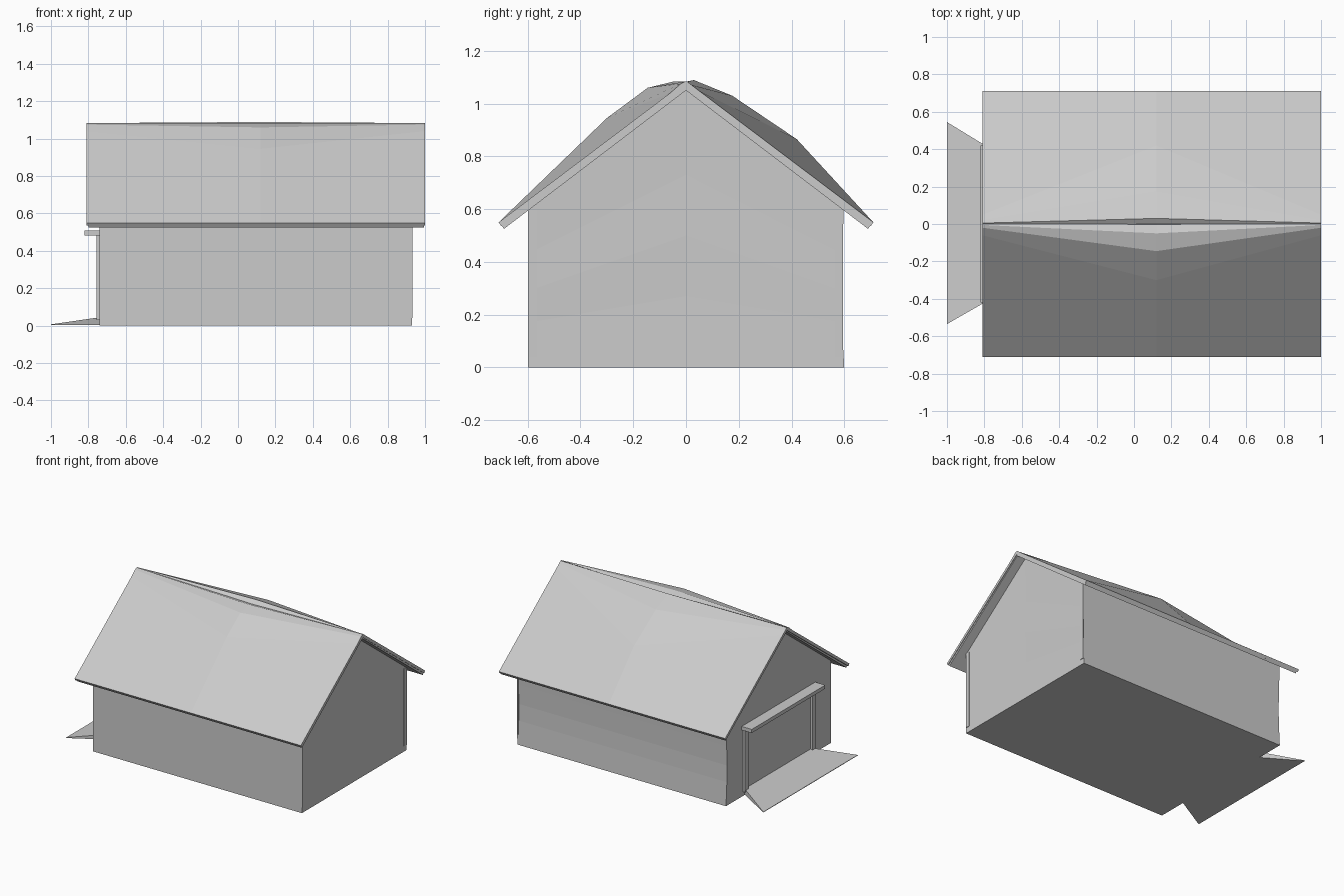
import bpy, bmesh

if "Cube" in bpy.data.objects:
    bpy.data.objects.remove(bpy.data.objects["Cube"])

grey = bpy.data.materials.new("weathered grey")
grey.diffuse_color = (0.6, 0.6, 0.6, 1)
grey.use_nodes = True
grey.node_tree.nodes["Principled BSDF"].inputs["Base Color"].default_value = grey.diffuse_color


def finish(bm, name):
    bmesh.ops.remove_doubles(bm, verts=bm.verts, dist=0.0005)
    bmesh.ops.recalc_face_normals(bm, faces=bm.faces)
    me = bpy.data.meshes.new(name)
    bm.to_mesh(me)
    bm.free()
    me.materials.append(grey)
    ob = bpy.data.objects.new(name, me)
    bpy.context.collection.objects.link(ob)
    return ob


def loft(name, sections):
    """Solid through a series of (x, [(y, z), ...]) sections."""
    bm = bmesh.new()
    rings = [[bm.verts.new((x, y, z)) for y, z in pts] for x, pts in sections]
    n = len(rings[0])
    for a, b in zip(rings, rings[1:]):
        for i in range(n):
            j = (i + 1) % n
            bm.faces.new((a[i], a[j], b[j], b[i]))
    bm.faces.new(rings[0])
    bm.faces.new(rings[-1])
    bmesh.ops.triangulate(bm, faces=[f for f in bm.faces if len(f.verts) > 4])
    return finish(bm, name)


def box(name, x, y, z):
    return loft(name, [(v, [(y[0], z[0]), (y[1], z[0]), (y[1], z[1]), (y[0], z[1])]) for v in x])


# Barn body: chevron bands on the gables, slightly bowed side boards
bm = bmesh.new()
levels = [(0, 0, 0.600, 0), (0.17, 0.27, 0.590, 0.006), (0.29, 0.50, 0.588, 0.002),
          (0.43, 0.73, 0.592, 0.006), (0.57, 0.965, 0.597, 0.002), (0.61, 1.06, 0.597, 0)]
rows = []
for edge, mid, half, dent in levels:
    rows.append([bm.verts.new(p) for p in (
        (-0.74, -0.598, edge), (-0.74, 0, mid), (-0.74, half, edge),
        (0.93, half, edge), (0.93 - dent, 0, mid), (0.93, -0.598, edge))])
for a, b in zip(rows, rows[1:]):
    for i in range(6):
        j = (i + 1) % 6
        bm.faces.new((a[i], a[j], b[j], b[i]))
bm.faces.new(rows[0])
top = rows[-1]
bm.faces.new((top[0], top[1], top[4], top[5]))
bm.faces.new((top[1], top[2], top[3], top[4]))
finish(bm, "barn_body")

# Corner boards on the plain gable
for s in (-1, 1):
    box("corner_board", (0.925, 0.934), sorted((s * 0.565, s * 0.596)), (0.04, 0.6))

# Roof deck under the covering
loft("roof_deck", [(x, [(-0.69, 0.525), (0, 1.05), (0.69, 0.525),
                        (0.70, 0.54), (0, 1.07), (-0.70, 0.54)]) for x in (-0.80, 0.995)])

# Roof covering: straight at both gables, bulging at mid length
under = [(0.70, 0.535), (0, 1.06), (-0.70, 0.535)]
end = [(-0.71, 0.55), (-0.06, 1.04), (-0.02, 1.075), (-0.005, 1.083), (0, 1.083),
       (0.005, 1.083), (0.02, 1.071), (0.05, 1.048), (0.71, 0.55)]
middle = [(-0.71, 0.55), (-0.30, 0.945), (-0.145, 1.06), (-0.05, 1.083), (0, 1.066),
          (0.03, 1.089), (0.175, 1.03), (0.42, 0.865), (0.71, 0.55)]
loft("roof_covering", [(-0.81, end + under), (0.12, middle + under), (1.0, end + under)])

# Door frame: two posts and a projecting lintel
for s in (-1, 1):
    box("door_post", (-0.757, -0.738), sorted((s * 0.365, s * 0.405)), (0.03, 0.485))
box("door_lintel", (-0.82, -0.738), (-0.42, 0.42), (0.482, 0.508))

# Flared entry ramp
loft("ramp", [(-1.0, [(-0.535, 0.003), (0.545, 0.003), (0.545, 0.007), (-0.535, 0.007)]),
              (-0.738, [(-0.385, 0.003), (0.385, 0.003), (0.385, 0.045), (-0.385, 0.045)])])
